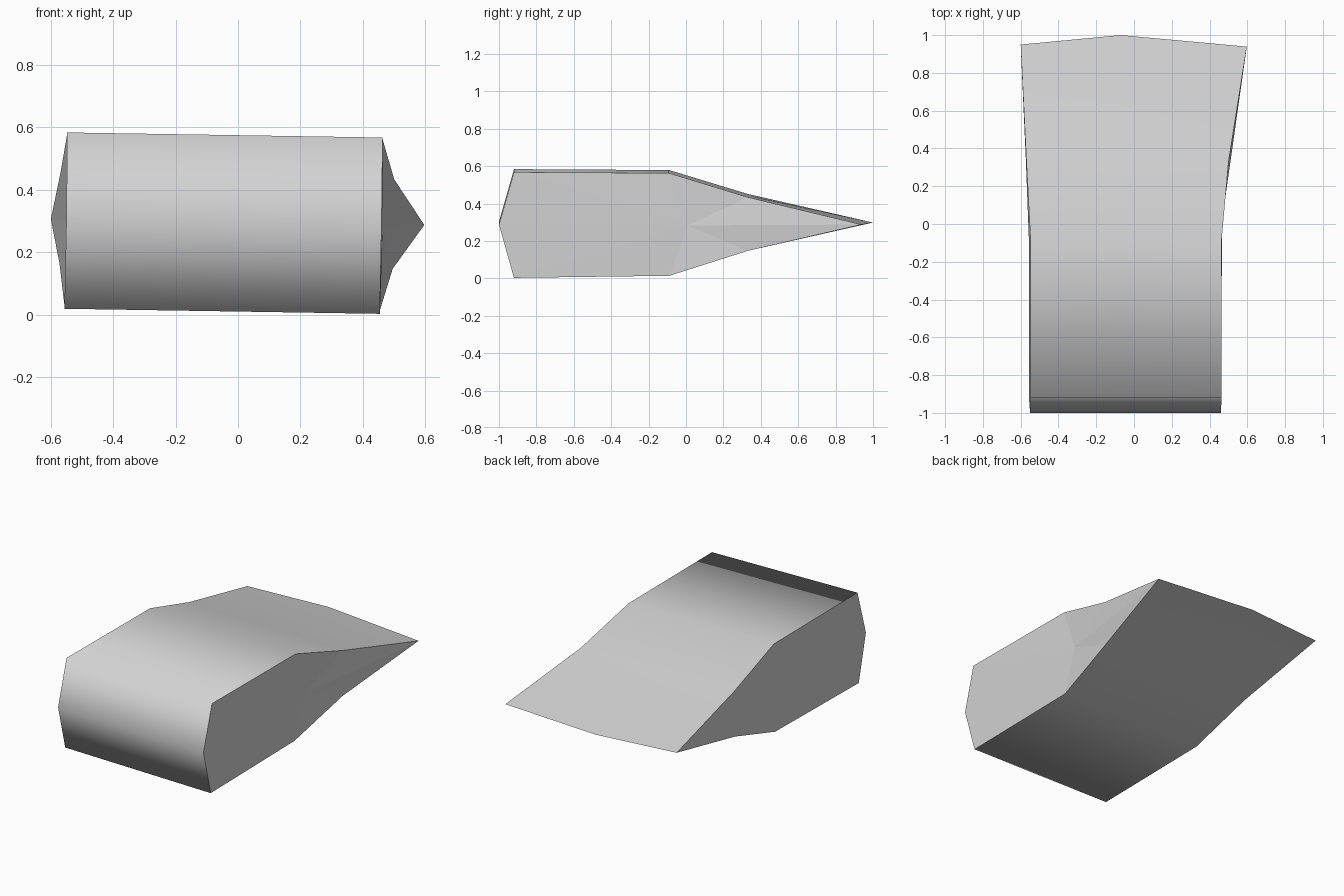
import bpy
import bmesh

cube = bpy.data.objects.get("Cube")
if cube:
    bpy.data.objects.remove(cube)

# Plain grey surface
grey = bpy.data.materials.new("light grey")
grey.use_nodes = True
colour = (0.65, 0.65, 0.65, 1)
grey.diffuse_color = colour
grey.node_tree.nodes["Principled BSDF"].inputs["Base Color"].default_value = colour

# Wedge outline: y, z, left-hand x, right-hand x
outline = [
    (-1.0, 0.295, -0.55, 0.46),
    (-0.92, 0.575, -0.552, 0.459),
    (-0.09, 0.57, -0.552, 0.459),
    (0.33, 0.442, -0.572, 0.498),
    (0.945, 0.297, -0.6, 0.597),
    (0.33, 0.155, -0.57, 0.498),
    (-0.09, 0.021, -0.552, 0.459),
    (-0.92, 0.01, -0.552, 0.459),
]
TIP = 4
MIDDLE_X = -0.07


def place(bm, x, y, z):
    """Add a point with the slight sideways lean of the body."""
    return bm.verts.new((x + 0.016 * (z - 0.29), y, z - 0.016 * x))


bm = bmesh.new()
left = [place(bm, a, y, z) for y, z, a, b in outline]
right = [place(bm, b, y, z) for y, z, a, b in outline]
middle = [place(bm, MIDDLE_X, y, z) for y, z, a, b in outline]
left[TIP].co.y += 0.005
right[TIP].co.y -= 0.006
middle[TIP].co.y = 1.0

# Smooth wrapped skin
count = len(outline)
for i in range(count):
    j = (i + 1) % count
    for a, b in ((left, middle), (middle, right)):
        bm.faces.new((a[i], a[j], b[j], b[i])).smooth = True

# Side walls: flat front panel and flared rear panel, folded at a centre point
for ring, x in ((left, -0.55), (right, 0.465)):
    hub = place(bm, x, 0.01, 0.29)
    front = [ring[i] for i in (6, 7, 0, 1, 2)] + [hub]
    rear = [ring[i] for i in (2, 3, 4, 5, 6)] + [hub]
    for panel in (front, rear):
        for k in range(len(panel) - 1):
            if hub not in (panel[k], panel[k + 1]):
                bm.faces.new((panel[k], panel[k + 1], hub))

bmesh.ops.recalc_face_normals(bm, faces=bm.faces[:])

# Crisp borders around the side walls and along the thin trailing edge
tip_verts = {left[TIP], middle[TIP], right[TIP]}
for edge in bm.edges:
    flat = any(not face.smooth for face in edge.link_faces)
    if flat or set(edge.verts) <= tip_verts:
        edge.smooth = False

mesh = bpy.data.meshes.new("wedge_body")
bm.to_mesh(mesh)
bm.free()
mesh.materials.append(grey)
body = bpy.data.objects.new("wedge_body", mesh)
bpy.context.collection.objects.link(body)
